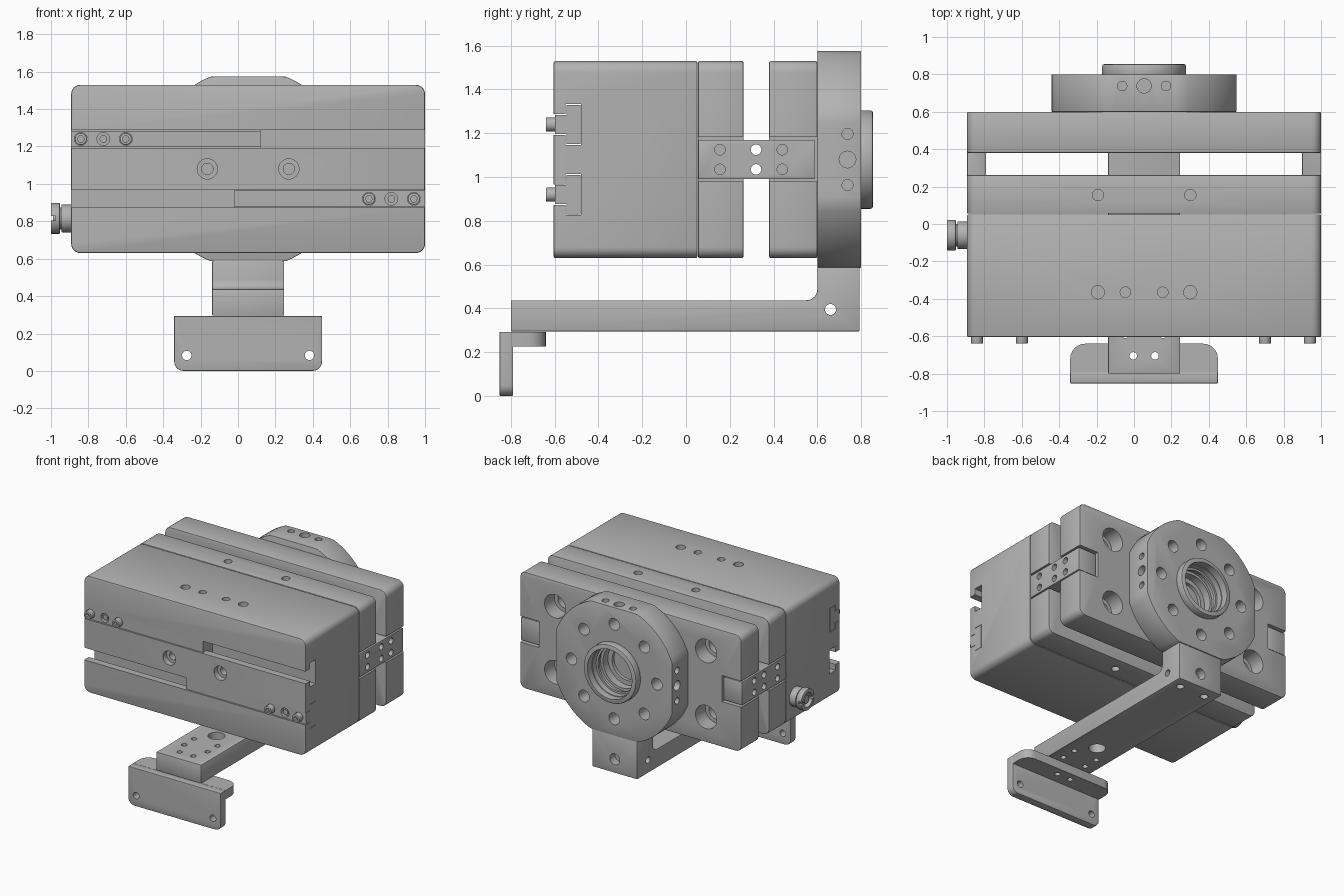
import bpy, bmesh
from math import sin, cos, pi, radians

old = bpy.data.objects.get("Cube")
if old:
    bpy.data.objects.remove(old, do_unlink=True)

CX, HALF, MID = 0.054, 0.946, 1.08      # centre line, half width, axis height
LEFT, RIGHT = CX - HALF, CX + HALF

grey = bpy.data.materials.new("machined grey")
grey.use_nodes = True
colour = (0.45, 0.45, 0.45, 1)
grey.diffuse_color = colour
grey.node_tree.nodes["Principled BSDF"].inputs["Base Color"].default_value = colour


# Solids are tuples: (axis, outline, start, end)
def arc(u, v, r, a, b, n=6):
    return [(u + r * cos(radians(a + (b - a) * i / n)),
             v + r * sin(radians(a + (b - a) * i / n))) for i in range(n + 1)]


def rounded(u0, u1, v0, v1, low, high=None):
    high = low if high is None else high
    pts = []
    for u, v, r, a in ((u0, v0, low, 180), (u1, v0, low, 270), (u1, v1, high, 0), (u0, v1, high, 90)):
        if r == 0:
            pts.append((u, v))
        else:
            pts += arc(u + (r if u == u0 else -r), v + (r if v == v0 else -r), r, a, a + 90)
    return pts


def rod(axis, u, v, r, a, b, n=32):
    return (axis, arc(u, v, r, 0, 360 - 360 / n, n - 1), a, b)


def box(x0, x1, y0, y1, z0, z1):
    return ("z", rounded(x0, x1, y0, y1, 0), z0, z1)


def solid_mesh(name, solids):
    bm = bmesh.new()
    for axis, pts, a, b in solids:
        def ring(t):
            return [bm.verts.new({"x": (t, u, v), "y": (u, t, v), "z": (u, v, t)}[axis]) for u, v in pts]
        lo, hi = ring(a), ring(b)
        bm.faces.new(lo)
        bm.faces.new(hi[::-1])
        for i in range(len(pts)):
            bm.faces.new((lo[i - 1], lo[i], hi[i], hi[i - 1]))
    bmesh.ops.recalc_face_normals(bm, faces=bm.faces)
    mesh = bpy.data.meshes.new(name)
    bm.to_mesh(mesh)
    bm.free()
    return mesh


def part(name, solids, cuts=(), bevel=0):
    obj = bpy.data.objects.new(name, solid_mesh(name, solids))
    bpy.context.collection.objects.link(obj)
    cutter = None
    if bevel:
        mod = obj.modifiers.new("soft edges", "BEVEL")
        mod.width, mod.segments, mod.limit_method = bevel, 2, "ANGLE"
    if cuts:
        cutter = bpy.data.objects.new("cutter", solid_mesh("cutter", cuts))
        bpy.context.collection.objects.link(cutter)
        cutter.hide_render = True
        mod = obj.modifiers.new("cuts", "BOOLEAN")
        mod.operation, mod.solver, mod.use_self, mod.object = "DIFFERENCE", "EXACT", True, cutter
    # Bake the modifiers, then drop the cutter
    graph = bpy.context.evaluated_depsgraph_get()
    mesh = bpy.data.meshes.new_from_object(obj.evaluated_get(graph))
    obj.modifiers.clear()
    obj.data = mesh
    if cutter:
        bpy.data.objects.remove(cutter, do_unlink=True)
    mesh.materials.clear()
    mesh.materials.append(grey)
    mesh.shade_smooth()
    mesh.set_sharp_from_angle(angle=radians(30))
    return obj


# T-shaped slot outline in the side plane
def tee(z, gap=0.0):
    n, w = 0.047 - gap, 0.093 - gap
    front = -0.598 if gap else -0.65
    return [(front, z - n), (-0.55 + gap, z - n), (-0.55 + gap, z - w), (-0.48 - gap, z - w),
            (-0.48 - gap, z + w), (-0.55 + gap, z + w), (-0.55 + gap, z + n), (front, z + n)]


# Side link outline seen from above, with clearance for its recess
def link_outline(side, gap=0.0):
    out = HALF + (0.05 if gap else 0)
    pts = [(out, 0.056 - gap), (out, 0.588 + 3 * gap), (0.79 - gap, 0.588 + 3 * gap),
           (0.79 - gap, 0.39 - 3 * gap), (0.845 - gap, 0.39 - 3 * gap), (0.845 - gap, 0.056 - gap)]
    return [(CX + side * x, y) for x, y in pts]


UPPER, LOWER = 1.24, 0.92
housing = rounded(LEFT, RIGHT, 0.63, 1.53, 0.05)
recesses = [("z", link_outline(s, 0.008), 0.98, 1.182) for s in (-1, 1)]

# Main body with two T-slots, face bores and tapped holes
cuts = [("x", tee(z), LEFT - 0.1, RIGHT + 0.1) for z in (UPPER, LOWER)]
for s in (-1, 1):
    x = CX + s * 0.218
    cuts += [rod("y", x, MID, 0.054, -0.7, -0.56), rod("y", x, MID, 0.03, -0.7, -0.45)]
    cuts += [rod("z", CX + s * 0.247, -0.365, 0.035, 1.45, 1.6),
             rod("z", CX + s * 0.1, -0.365, 0.028, 1.45, 1.6)]
part("main_body", [("y", housing, -0.605, 0.052)], cuts, 0.008)

# Rear section of the body, separated by a fine seam
cuts = recesses + [rod("z", CX + s * 0.247, 0.155, 0.03, a, a + 0.15)
                   for s in (-1, 1) for a in (0.55, 1.47)]
part("body_rear_section", [("y", housing, 0.055, 0.262)], cuts, 0.006)

# Sliding jaws with cap screws and a dowel hole between them
for name, z, start, end, first in (("upper", UPPER, LEFT, 0.12, -0.84), ("lower", LOWER, -0.02, RIGHT, 0.7)):
    xs = [first + i * 0.12 for i in range(3)]
    part(name + "_jaw", [("x", tee(z, 0.003), start, end)],
         [rod("y", x, z, 0.034, -0.65, -0.57) for x in xs])
    part(name + "_jaw_screws", [rod("y", x, z, 0.032, -0.64, -0.565) for x in (xs[0], xs[2])],
         [rod("y", x, z, 0.018, -0.66, -0.61, 6) for x in (xs[0], xs[2])], 0.004)
    part(name + "_jaw_dowel", [rod("y", xs[1], z, 0.02, -0.592, -0.565)])

# Back plate with corner bores and inner pockets
cuts = list(recesses)
for s in (-1, 1):
    for t in (-1, 1):
        x, z = CX + s * 0.645, MID + t * 0.255
        cuts += [rod("y", x, z, 0.09, 0.48, 0.7), rod("y", x, z, 0.06, 0.3, 0.5)]
        x, z = CX + s * 0.27, MID + t * 0.31
        cuts.append(("y", rounded(x - 0.16, x + 0.16, z - 0.06, z + 0.06, 0.055), 0.3, 0.46))
part("back_plate", [("y", housing, 0.38, 0.6)], cuts, 0.008)

# Side links joining body and back plate
for s, name in ((-1, "right_link"), (1, "left_link")):
    edge = CX + s * HALF
    spots = [(y, MID + t * 0.045) for y in (0.155, 0.32, 0.44) for t in (-1, 1)]
    cuts = [rod("x", y, z, 0.024, edge - 0.13 if y == 0.32 else edge - 0.04, edge + 0.13)
            if s > 0 else
            rod("x", y, z, 0.024, edge - 0.13, edge + 0.13 if y == 0.32 else edge + 0.04)
            for y, z in spots]
    part(name, [("z", link_outline(s), 0.99, 1.17)], cuts, 0.005)

# Round flange trimmed by four flats
FLAT = 0.495
trim = [(CX + max(-FLAT, min(FLAT, u)), MID + max(-FLAT, min(FLAT, v)))
        for u, v in arc(0, 0, 0.533, 0, 356.25, 95)]
cuts = [rod("y", CX, MID, 0.185, 0.7, 0.9, 64), rod("y", CX, MID, 0.165, 0.64, 0.72, 64),
        rod("y", CX, MID, 0.13, 0.615, 0.65, 64)]
for i in range(8):
    a = i * pi / 4
    cuts.append(rod("y", CX + 0.365 * cos(a), MID + 0.365 * sin(a), 0.045, 0.7, 0.85))
for d, r in ((-0.117, 0.025), (0, 0.038), (0.117, 0.025)):
    cuts.append(rod("z", CX + d, 0.738, r, 1.53, 1.65))
    for s in (-1, 1):
        x = CX + s * FLAT
        cuts.append(rod("x", 0.738, MID + d, r, x - 0.045, x + 0.045))
part("flange", [("y", trim, 0.6, 0.8)], cuts, 0.004)

# Raised centring ring and inner lip
part("centring_ring", [rod("y", CX, MID, 0.225, 0.78, 0.855, 64)],
     [rod("y", CX, MID, 0.19, 0.7, 0.9, 64)], 0.012)
part("inner_lip", [rod("y", CX, MID, 0.187, 0.735, 0.755, 64)],
     [rod("y", CX, MID, 0.17, 0.7, 0.8, 64)])

# L-shaped support arm with filleted corner
ARM = 0.192
profile = [(-0.8, 0.295), (0.793, 0.295), (0.793, 0.588), (0.6, 0.588)]
profile += arc(0.55, 0.487, 0.05, 0, -90) + [(-0.8, 0.437)]
cuts = [rod("x", 0.66, 0.395, 0.025, -0.3, 0.4), rod("y", CX, 0.4, 0.042, 0.73, 0.9),
        rod("z", CX, -0.34, 0.06, 0.2, 0.5)]
for s in (-1, 1):
    cuts += [rod("z", CX + s * 0.058, -0.705, 0.02, 0.2, 0.5),
             rod("z", CX + s * 0.1, -0.59, 0.02, 0.2, 0.5),
             rod("z", CX + s * 0.1, -0.47, 0.02, 0.2, 0.5),
             rod("z", CX + s * 0.11, 0.7, 0.028, 0.25, 0.36)]
part("support_arm", [("x", profile, CX - ARM, CX + ARM)], cuts, 0.004)

# Angle bracket below the arm
W = 0.395
part("bracket_front", [("y", rounded(CX - W, CX + W, 0, 0.293, 0.05, 0.004), -0.852, -0.79)],
     [rod("y", CX + s * 0.328, 0.083, 0.025, -0.9, -0.7) for s in (-1, 1)], 0.005)
part("bracket_shelf", [("z", rounded(CX - W, CX + W, -0.792, -0.64, 0, 0.08), 0.225, 0.293)],
     [rod("z", CX + s * 0.058, -0.705, 0.02, 0.2, 0.4) for s in (-1, 1)])

# Cable connector on the right side
cy, cz = -0.06, 0.815
part("connector_base", [rod("x", cy, cz, 0.074, -0.945, LEFT + 0.02)], bevel=0.004)
part("connector_neck", [rod("x", cy, cz, 0.06, -0.96, -0.94)])
part("connector_collar", [rod("x", cy, cz, 0.082, -1.0, -0.952)],
     [rod("x", cy, cz, 0.055, -1.1, -0.965), box(-1.1, -0.975, cy - 0.1, cy + 0.1, cz - 0.012, cz + 0.012)], 0.005)
part("connector_pin", [rod("x", cy, cz, 0.03, -0.99, -0.95)])
